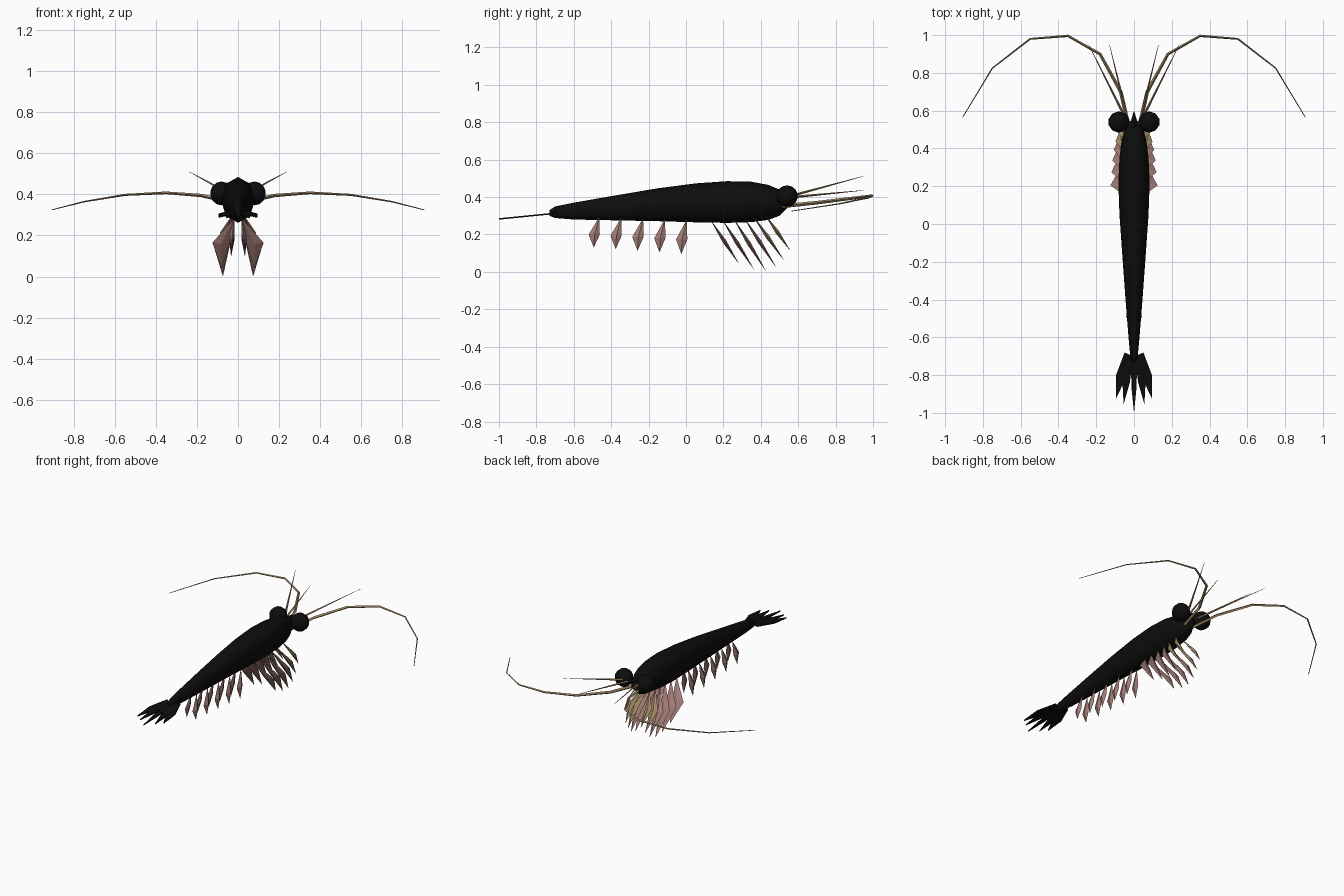
import bpy, bmesh, math
from mathutils import Vector

cube = bpy.data.objects.get("Cube")
if cube:
    bpy.data.objects.remove(cube)


def material(name, rgb):
    m = bpy.data.materials.new(name)
    m.use_nodes = True
    m.diffuse_color = (*rgb, 1)
    m.node_tree.nodes["Principled BSDF"].inputs["Base Color"].default_value = (*rgb, 1)
    return m


BLACK = material("shell black", (0.004, 0.004, 0.004))
PINK = material("limb pink", (0.36, 0.20, 0.18))
TAN = material("limb tan", (0.36, 0.25, 0.13))


def finish(name, bm, mat, smooth=False):
    bmesh.ops.recalc_face_normals(bm, faces=bm.faces)
    mesh = bpy.data.meshes.new(name)
    bm.to_mesh(mesh)
    bm.free()
    mesh.materials.append(mat)
    for p in mesh.polygons:
        p.use_smooth = smooth
    ob = bpy.data.objects.new(name, mesh)
    bpy.context.collection.objects.link(ob)
    return ob


def loft(name, rings, mat, smooth=False):
    """Skin a list of equal point rings and cap both ends."""
    bm = bmesh.new()
    loops = [[bm.verts.new(p) for p in ring] for ring in rings]
    n = len(loops[0])
    for a, b in zip(loops, loops[1:]):
        for i in range(n):
            j = (i + 1) % n
            bm.faces.new((a[i], a[j], b[j], b[i]))
    bm.faces.new(loops[0])
    bm.faces.new(loops[-1])
    return finish(name, bm, mat, smooth)


def spindle(name, base, tip, ring, mat):
    """Leaf-shaped limb: a ring of middle points joined to two ends."""
    bm = bmesh.new()
    a, b = bm.verts.new(base), bm.verts.new(tip)
    mid = [bm.verts.new(p) for p in ring]
    for i, v in enumerate(mid):
        w = mid[(i + 1) % len(mid)]
        bm.faces.new((a, v, w))
        bm.faces.new((b, w, v))
    return finish(name, bm, mat)


def plate(name, outline, mat, half=0.004):
    """Thin tail blade, drooping towards its tip."""
    rings = []
    for dz in (-half, half):
        rings.append([(x, y, 0.31 + (y + 0.73) * 0.1 + dz) for x, y in outline])
    return loft(name, rings, mat)


def feeler(name, points, r0, r1):
    """Tapering four-sided whisker along a path."""
    pts = [Vector(p) for p in points]
    rings = []
    for i, p in enumerate(pts):
        d = (pts[min(i + 1, len(pts) - 1)] - pts[max(i - 1, 0)]).normalized()
        u = d.cross(Vector((0, 0, 1))).normalized()
        v = u.cross(d)
        r = r0 + (r1 - r0) * i / (len(pts) - 1)
        rings.append([p + u * r, p + v * r, p - u * r, p - v * r])
    return loft(name, rings, TAN)


# Body: y, half width, bottom, top
stations = [(-0.73, 0.012, 0.30, 0.33), (-0.70, 0.02, 0.288, 0.35),
            (-0.6, 0.029, 0.28, 0.37), (-0.4, 0.045, 0.276, 0.405),
            (-0.15, 0.063, 0.271, 0.447), (0.05, 0.077, 0.265, 0.473),
            (0.22, 0.083, 0.262, 0.485), (0.35, 0.077, 0.266, 0.482),
            (0.44, 0.066, 0.278, 0.465), (0.5, 0.05, 0.30, 0.44),
            (0.545, 0.025, 0.345, 0.41)]
rings = []
for y, w, lo, hi in stations:
    rings.append([(w * math.sin(k * math.pi / 4), y,
                   (lo + hi) / 2 + (hi - lo) / 2 * math.cos(k * math.pi / 4))
                  for k in range(8)])
loft("body", rings, BLACK, True)

# Pointed beak between the eyes
spindle("beak", (0, 0.42, 0.44), (0, 0.6, 0.41),
        [(0.025, 0.52, 0.41), (0, 0.52, 0.435), (-0.025, 0.52, 0.41), (0, 0.52, 0.39)], BLACK)

# Middle tail blade
plate("tail_spike", [(-0.016, -0.7), (0.016, -0.7), (0.014, -0.86), (0, -1), (-0.014, -0.86)], BLACK)

for side, s in (("left", 1), ("right", -1)):
    # Eye
    bm = bmesh.new()
    bmesh.ops.create_uvsphere(bm, u_segments=10, v_segments=7, radius=0.058)
    bmesh.ops.translate(bm, verts=bm.verts, vec=(s * 0.08, 0.54, 0.405))
    finish(side + "_eye", bm, BLACK, True)

    # Tail fan
    plate(side + "_outer_tail_blade", [(s * x, y) for x, y in
          ((0.005, -0.7), (0.05, -0.68), (0.095, -0.8), (0.095, -0.925), (0.055, -0.84))], BLACK)
    plate(side + "_inner_tail_blade", [(s * x, y) for x, y in
          ((0.005, -0.7), (0.035, -0.7), (0.062, -0.82), (0.055, -0.955), (0.022, -0.84))], BLACK)

    # Long curved feeler and two short straight ones
    path = [(0.025, 0.5, 0.35), (0.07, 0.7, 0.37), (0.18, 0.9, 0.395), (0.35, 0.996, 0.408),
            (0.55, 0.98, 0.398), (0.75, 0.825, 0.365), (0.907, 0.565, 0.325)]
    feeler(side + "_long_feeler", [(s * x, y, z) for x, y, z in path], 0.011, 0.002)
    for label, tip in (("upper", (0.24, 0.95, 0.512)), ("lower", (0.13, 0.95, 0.436))):
        feeler(side + "_" + label + "_feeler",
               [(s * 0.025, 0.52, 0.395), (s * tip[0], tip[1], tip[2])], 0.008, 0.001)

    # Walking legs: base y, tip y, tip z, outward reach
    legs = [(0.13, 0.285, 0.04, 0.125), (0.19, 0.365, 0.01, 0.12), (0.25, 0.43, 0.0, 0.115),
            (0.305, 0.485, 0.02, 0.107), (0.355, 0.525, 0.06, 0.098), (0.42, 0.56, 0.11, 0.088)]
    for i, (y0, y1, z1, reach) in enumerate(legs):
        z0 = 0.28 + 0.006 * i
        y, z = y0 + (y1 - y0) * 0.48, z0 + (z1 - z0) * 0.48
        inner = 0.04
        mid = (reach + inner) / 2
        ring = [(reach, y, z), (mid, y + 0.009, z + 0.006),
                (inner, y, z), (mid, y - 0.009, z - 0.006)]
        spindle(f"{side}_leg_{i + 1}", (s * 0.022, y0, z0), (s * reach * 0.64, y1, z1),
                [(s * a, b, c) for a, b, c in ring], TAN if i > 3 else PINK)

    # Swimming paddles under the tail
    for i in range(5):
        y, top, tip = 0.005 - 0.117 * i, 0.282 + 0.003 * i, 0.095 + 0.009 * i
        z = top * 0.42 + tip * 0.58
        ring = [(0.028, y + 0.002, z), (0.042, y - 0.026, z),
                (0.028, y - 0.058, z), (0.018, y - 0.026, z)]
        spindle(f"{side}_paddle_{i + 1}", (s * 0.018, y, top), (s * 0.034, y - 0.03, tip),
                [(s * a, b, c) for a, b, c in ring], PINK)
